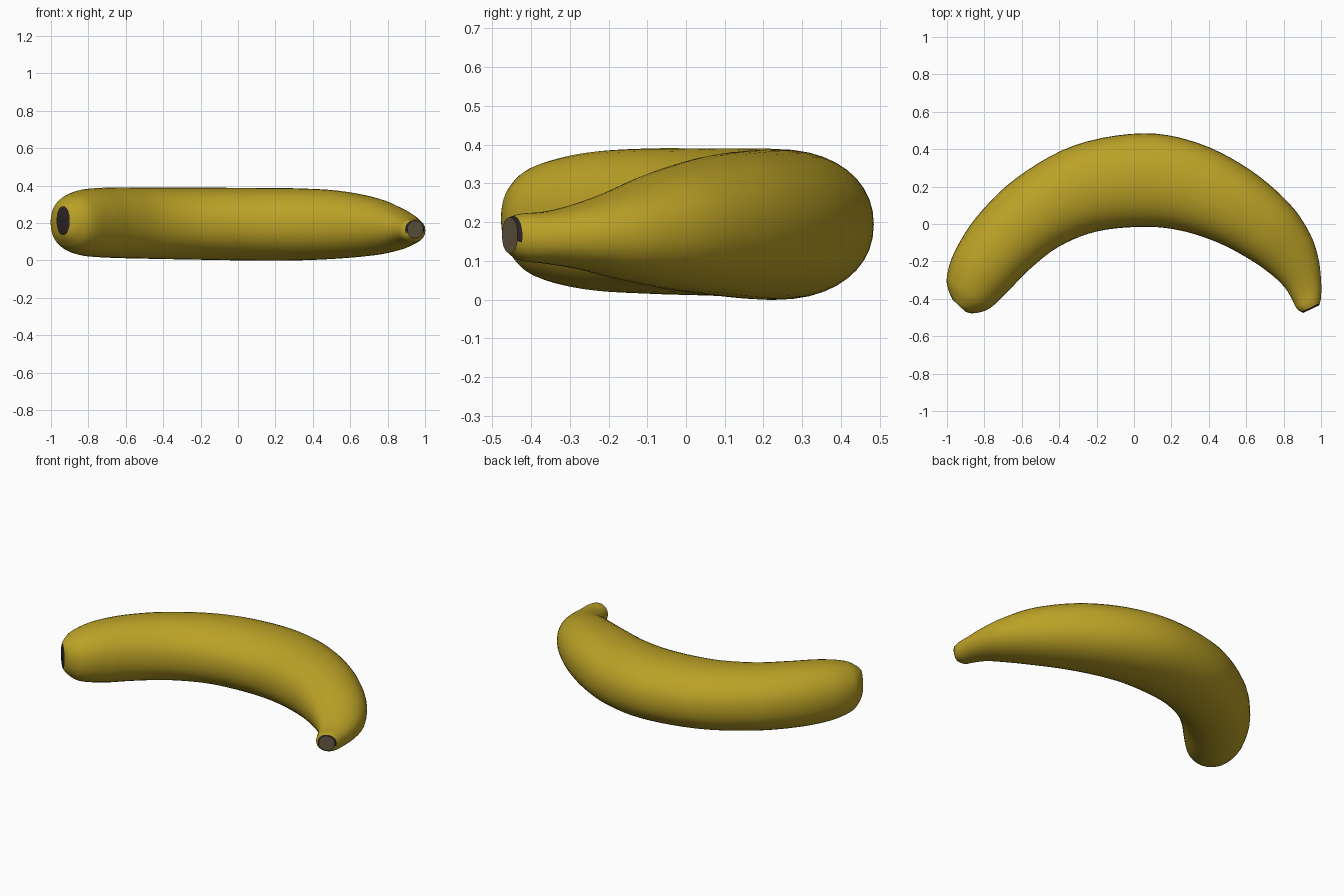
import bpy, bmesh, math
from mathutils import Vector

if "Cube" in bpy.data.objects:
    bpy.data.objects.remove(bpy.data.objects["Cube"])

# Stations along the fruit: outer x, y, inner x, y, lowest z, highest z
STATIONS = [
    (-.97, -.405, -.90, -.47, .135, .29),
    (-.993, -.35, -.855, -.477, .10, .315),
    (-1.0, -.28, -.77, -.45, .055, .35),
    (-.96, -.15, -.66, -.345, .025, .38),
    (-.84, .04, -.55, -.235, .015, .39),
    (-.63, .245, -.40, -.12, .01, .39),
    (-.32, .42, -.20, -.04, .005, .39),
    (.05, .485, .05, -.015, .0, .388),
    (.35, .43, .25, -.035, .0, .386),
    (.62, .29, .45, -.10, .01, .373),
    (.83, .11, .62, -.19, .028, .335),
    (.94, -.05, .74, -.275, .053, .285),
    (.985, -.18, .81, -.345, .077, .25),
    (1.0, -.30, .848, -.41, .092, .228),
    (1.0, -.39, .872, -.455, .10, .222),
    (.99, -.435, .905, -.475, .12, .212),
]
STEPS, SIDES, POWER = 5, 40, 2.15


def material(name, color):
    m = bpy.data.materials.new(name)
    m.diffuse_color = (*color, 1)
    m.use_nodes = True
    m.node_tree.nodes["Principled BSDF"].inputs["Base Color"].default_value = m.diffuse_color
    return m


def spline(a, b, c, d, t):
    """Catmull-Rom blend of four stations."""
    return [0.5 * (2 * q + (r - p) * t + (2 * p - 5 * q + 4 * r - s) * t * t
                   + (3 * q - p - 3 * r + s) * t ** 3)
            for p, q, r, s in zip(a, b, c, d)]


def rounded(v):
    return math.copysign(abs(v) ** (2 / POWER), v)


# Smooth the stations
n = len(STATIONS)
sections = []
for i in range(n - 1):
    four = [STATIONS[min(max(i + k, 0), n - 1)] for k in (-1, 0, 1, 2)]
    sections += [spline(*four, s / STEPS) for s in range(STEPS)]
sections.append(STATIONS[-1])

# Skin the rounded cross-sections
bm = bmesh.new()
rings = []
for ox, oy, ix, iy, lo, hi in sections:
    mid = Vector(((ox + ix) / 2, (oy + iy) / 2, (lo + hi) / 2))
    side = Vector(((ox - ix) / 2, (oy - iy) / 2, 0))
    up = Vector((0, 0, (hi - lo) / 2))
    ring = []
    for k in range(SIDES):
        a = 2 * math.pi * k / SIDES
        ring.append(bm.verts.new(mid + side * rounded(math.cos(a)) + up * rounded(math.sin(a))))
    rings.append(ring)

for j in range(len(rings) - 1):
    for k in range(SIDES):
        l = (k + 1) % SIDES
        f = bm.faces.new((rings[j][k], rings[j][l], rings[j + 1][l], rings[j + 1][k]))
        # dark rim on the upper and outer side of the stem tip
        z = f.calc_center_median().z
        if j >= len(rings) - 3 and z > .15:
            f.material_index = 1

# Blossom end cap (dark) and cut stem face (brown)
bm.faces.new(rings[0]).material_index = 1
bm.faces.new(rings[-1]).material_index = 2
bmesh.ops.recalc_face_normals(bm, faces=bm.faces)

mesh = bpy.data.meshes.new("banana")
bm.to_mesh(mesh)
bm.free()
mesh.materials.append(material("yellow peel", (.50, .36, .02)))
mesh.materials.append(material("dark end", (.025, .016, .017)))
mesh.materials.append(material("brown stem cut", (.13, .10, .055)))
banana = bpy.data.objects.new("banana", mesh)
bpy.context.collection.objects.link(banana)
bpy.context.view_layer.objects.active = banana
banana.select_set(True)
bpy.ops.object.shade_smooth_by_angle(angle=math.radians(40))
